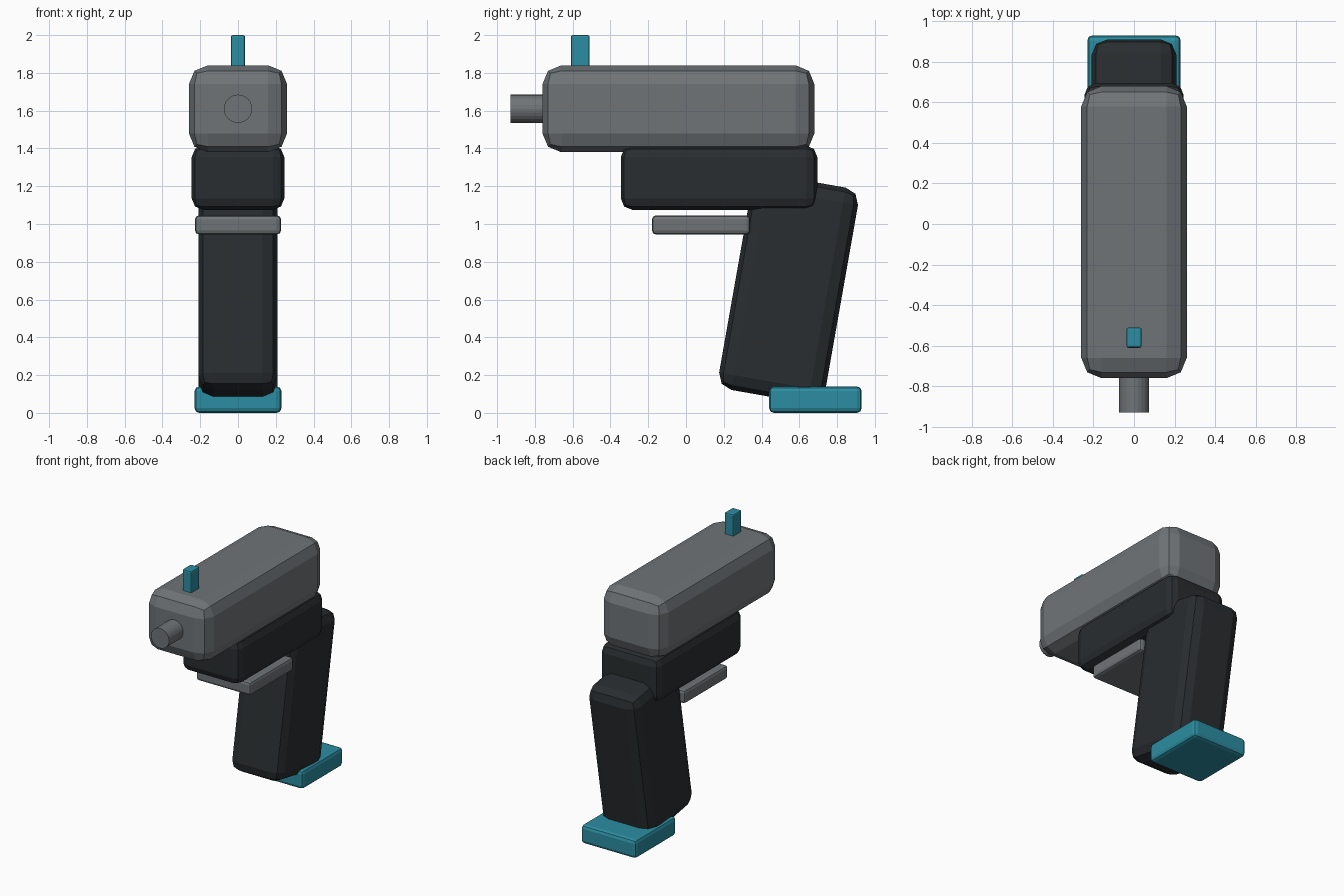
import bpy
from math import radians

if "Cube" in bpy.data.objects:
    bpy.data.objects.remove(bpy.data.objects["Cube"])


def material(name, rgb):
    m = bpy.data.materials.new(name)
    m.diffuse_color = (*rgb, 1)
    m.use_nodes = True
    m.node_tree.nodes["Principled BSDF"].inputs["Base Color"].default_value = m.diffuse_color
    return m


steel = material("steel", (0.16, 0.175, 0.185))
black = material("black", (0.022, 0.026, 0.029))
teal = material("teal", (0.025, 0.27, 0.36))


def finish(name, mat, bevel, segments):
    ob = bpy.context.object
    ob.name = name
    ob.data.materials.append(mat)
    bpy.ops.object.transform_apply(location=False, rotation=False, scale=True)
    if bevel:
        mod = ob.modifiers.new("rounded_edges", 'BEVEL')
        mod.width = bevel
        mod.segments = segments
    return ob


def block(name, mat, centre, size, bevel, segments=2, tilt=0):
    bpy.ops.mesh.primitive_cube_add(size=1, location=centre,
                                    rotation=(radians(tilt), 0, 0))
    bpy.context.object.scale = size
    return finish(name, mat, bevel, segments)


# Upper slide and frame
block("slide", steel, (0, -0.04, 1.61), (0.52, 1.44, 0.46), 0.10)
block("frame", black, (0, 0.175, 1.245), (0.49, 1.04, 0.34), 0.06)

# Raked grip with base plate
block("grip", black, (0, 0.543, 0.657), (0.42, 0.57, 1.16), 0.08, tilt=-10)
block("base_plate", teal, (0, 0.685, 0.07), (0.46, 0.49, 0.14), 0.025)

# Trigger guard slab
block("trigger_guard", steel, (0, 0.08, 0.995), (0.455, 0.52, 0.10), 0.02)

# Front sight, sunk into the slide
block("front_sight", teal, (0, -0.56, 1.9), (0.075, 0.10, 0.20), 0.01)

# Barrel stub
bpy.ops.mesh.primitive_cylinder_add(vertices=24, radius=0.075, depth=0.25,
                                    location=(0, -0.805, 1.61),
                                    rotation=(radians(90), 0, 0))
finish("barrel", steel, 0, 1)
